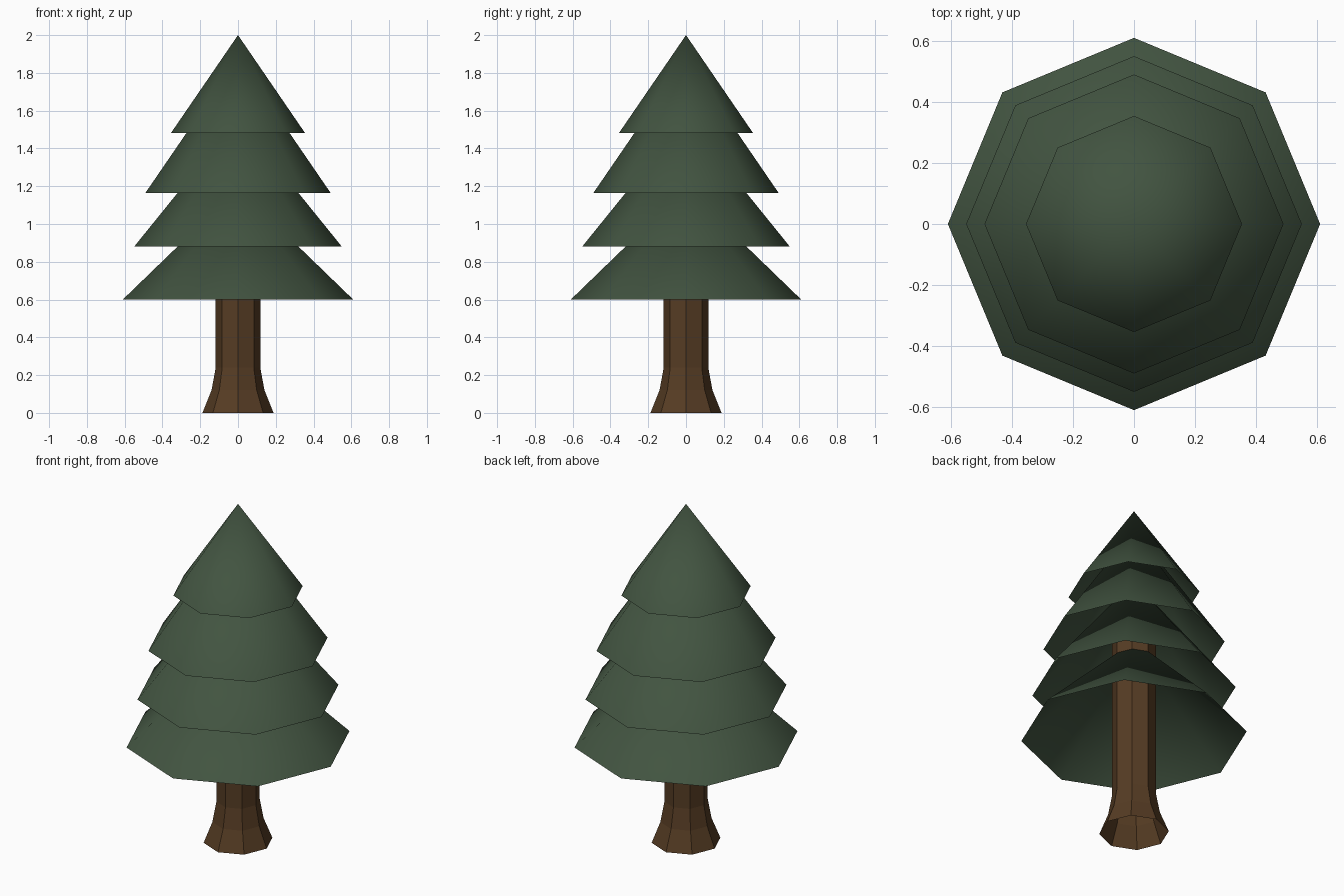
import bpy, bmesh, math

if "Cube" in bpy.data.objects:
    bpy.data.objects.remove(bpy.data.objects["Cube"])

SIDES = 8


def material(name, rgb):
    m = bpy.data.materials.new(name)
    m.diffuse_color = (*rgb, 1)
    m.use_nodes = True
    m.node_tree.nodes["Principled BSDF"].inputs["Base Color"].default_value = m.diffuse_color
    return m


def lathe(name, profile, mat, smooth):
    """Open eight-sided shell from (radius, z) points; radius 0 makes a tip."""
    bm = bmesh.new()
    rings = []
    for r, z in profile:
        if r == 0:
            rings.append([bm.verts.new((0, 0, z))] * SIDES)
        else:
            rings.append([bm.verts.new((r * math.cos(math.tau * i / SIDES),
                                        r * math.sin(math.tau * i / SIDES), z))
                          for i in range(SIDES)])
    for low, high in zip(rings, rings[1:]):
        for i in range(SIDES):
            j = (i + 1) % SIDES
            corners = [low[i], low[j], high[j]]
            if high[i] != high[j]:
                corners.append(high[i])
            bm.faces.new(corners).smooth = smooth
    mesh = bpy.data.meshes.new(name)
    bm.to_mesh(mesh)
    bm.free()
    mesh.materials.append(mat)
    obj = bpy.data.objects.new(name, mesh)
    bpy.context.collection.objects.link(obj)
    return obj


green = material("pine green", (0.054, 0.088, 0.052))
brown = material("bark brown", (0.092, 0.045, 0.017))

# Trunk with flared foot, running up inside the lower tiers
lathe("trunk", [(0.188, 0), (0.14, 0.12), (0.118, 0.24), (0.118, 1.2)], brown, False)

# Foliage tiers: hollow cones (rim radius, rim height, tip height)
tiers = [(0.61, 0.60, 1.19), (0.55, 0.88, 1.56), (0.49, 1.165, 1.88), (0.354, 1.483, 2.0)]
for n, (r, z, tip) in enumerate(tiers, 1):
    lathe(f"foliage_tier_{n}", [(r, z), (0, tip)], green, True)
